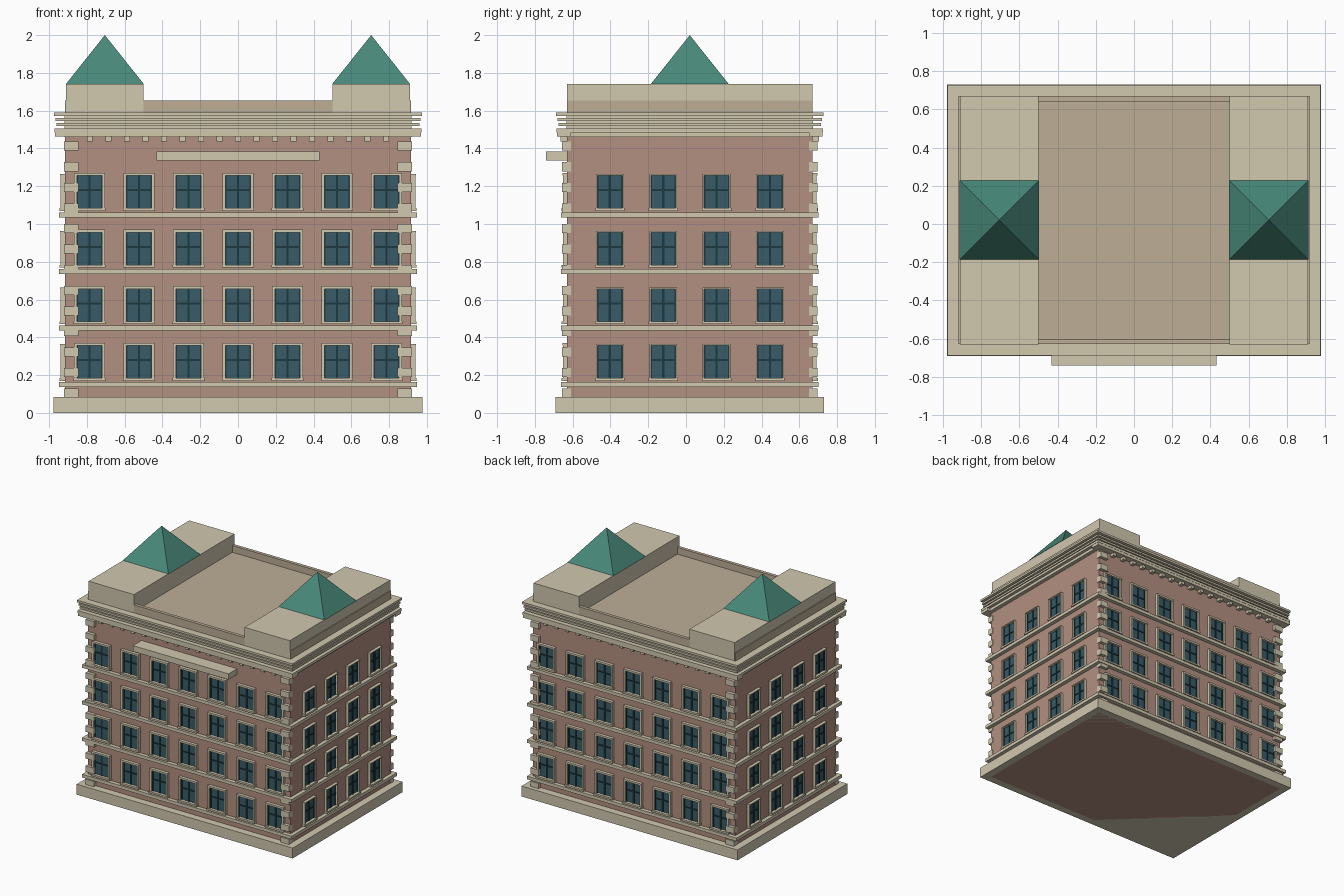
import bpy, bmesh
from mathutils import Vector

if "Cube" in bpy.data.objects:
    bpy.data.objects.remove(bpy.data.objects["Cube"])

CY = 0.02              # centre of the block in y
HX, HY = 0.917, 0.65   # half size of the brick block


def material(name, r, g, b):
    m = bpy.data.materials.new(name)
    m.diffuse_color = (r, g, b, 1)
    m.use_nodes = True
    m.node_tree.nodes["Principled BSDF"].inputs["Base Color"].default_value = m.diffuse_color
    return m


BRICK = material("brick", 0.45, 0.28, 0.22)
STONE = material("stone", 0.64, 0.58, 0.43)
ROOF = material("roof", 0.51, 0.43, 0.31)
COPPER = material("green_copper", 0.065, 0.25, 0.195)
GLASS = material("glass", 0.04, 0.107, 0.138)
DARK = material("dark_frame", 0.012, 0.04, 0.05)


def boxes(name, mat, items):
    """One object from boxes given as (x0, x1, y0, y1, z0, z1)."""
    bm = bmesh.new()
    for x0, x1, y0, y1, z0, z1 in items:
        vs = bmesh.ops.create_cube(bm, size=1)["verts"]
        bmesh.ops.scale(bm, vec=(abs(x1 - x0), abs(y1 - y0), abs(z1 - z0)), verts=vs)
        bmesh.ops.translate(bm, vec=((x0 + x1) / 2, (y0 + y1) / 2, (z0 + z1) / 2), verts=vs)
    me = bpy.data.meshes.new(name)
    bm.to_mesh(me)
    bm.free()
    me.materials.append(mat)
    ob = bpy.data.objects.new(name, me)
    bpy.context.collection.objects.link(ob)
    return ob


def block(off, z0, z1, offy=None):
    """Box around the brick block, grown outward by off."""
    oy = off if offy is None else offy
    return (-HX - off, HX + off, CY - HY - oy, CY + HY + oy, z0, z1)


def on_wall(side, u0, u1, out, z0, z1):
    """Box on a wall: u runs along the wall, out is how far it sticks out."""
    inn = -0.02
    if side in ("front", "back"):
        s = -1 if side == "front" else 1
        return (u0, u1, CY + s * (HY + inn), CY + s * (HY + out), z0, z1)
    s = -1 if side == "left" else 1
    return (s * (HX + inn), s * (HX + out), u0, u1, z0, z1)


# main masses
boxes("brick_walls", BRICK, [block(0, 0, 1.47)])
boxes("base_plinth", STONE, [block(0.06, 0, 0.085)])
boxes("belt_courses", STONE, [block(0.031, 0.137 + 0.299 * i, 0.163 + 0.299 * i) for i in range(4)])

# cornice: frieze, slab and three thin strips
boxes("cornice", STONE, [
    block(0.002, 1.46, 1.59),
    block(0.03, 1.462, 1.505, 0.05),
    block(0.055, 1.485, 1.505),
    block(0.045, 1.52, 1.535),
    block(0.05, 1.545, 1.56),
    block(0.058, 1.573, 1.59),
])
for s in ("front", "back"):
    x = HX + 0.053
    boxes(s + "_cornice_slab", STONE, [on_wall(s, -x, x, 0.053, 1.462, 1.5)])
    boxes(s + "_dentils", STONE, [
        on_wall(s, i * 0.098 - 0.015, i * 0.098 + 0.015, 0.035, 1.438, 1.465) for i in range(-8, 9)])

# corner quoins on front and back
quoins = []
for s in ("front", "back"):
    for i in range(13):
        z = 1.412 - i * 0.109
        for sx in (-1, 1):
            a, b = sorted((sx * (HX + 0.003), sx * 0.845))
            quoins.append(on_wall(s, a, b, 0.026, z - 0.024, z + 0.024))
boxes("corner_quoins", STONE, quoins)

# windows
frames, panes, bars = [], [], []
rows = [0.27, 0.57, 0.87, 1.17]
layout = {
    "front": [i * 0.262 for i in range(-3, 4)],
    "back": [i * 0.262 for i in range(-3, 4)],
    "left": [-0.403 + i * 0.2825 for i in range(4)],
    "right": [-0.403 + i * 0.2825 for i in range(4)],
}
for side, columns in layout.items():
    t = 0.015 if side in ("front", "back") else 0.008   # surround width
    for u in columns:
        for z in rows:
            w, h = 0.066, 0.086
            panes.append(on_wall(side, u - w, u + w, 0.004, z - h, z + h))
            for sx in (-1, 1):
                a, b = sorted((u + sx * w, u + sx * (w + t)))
                frames.append(on_wall(side, a, b, 0.022, z - h, z + h))
                a, b = sorted((u + sx * w, u + sx * (w - 0.006)))
                bars.append(on_wall(side, a, b, 0.01, z - h, z + h))
            frames.append(on_wall(side, u - w - t, u + w + t, 0.025, z + h, z + h + t))
            frames.append(on_wall(side, u - w - t - 0.004, u + w + t + 0.004, 0.028, z - h - 0.014, z - h))
            bars.append(on_wall(side, u - 0.006, u + 0.006, 0.01, z - h, z + h))
            bars.append(on_wall(side, u - w, u + w, 0.01, z + 0.004, z + 0.014))
boxes("window_surrounds", STONE, frames)
boxes("window_panes", GLASS, panes)
boxes("window_bars", DARK, bars)

# ledge over the front
boxes("front_ledge", STONE, [(-0.432, 0.432, -0.74, -0.62, 1.335, 1.383)])

# roof deck and low parapet
y0, y1 = CY - HY, CY + HY
boxes("roof_deck", ROOF, [(-0.9, 0.9, y0 + 0.01, y1 - 0.01, 1.55, 1.6)])
boxes("parapet", ROOF, [
    (-HX, HX, y0 + 0.001, y0 + 0.028, 1.585, 1.655),
    (-HX, HX, y1 - 0.028, y1 - 0.001, 1.585, 1.655),
    (-HX, -HX + 0.028, y0 + 0.001, y1 - 0.001, 1.585, 1.655),
    (HX - 0.028, HX, y0 + 0.001, y1 - 0.001, 1.585, 1.655),
])

# raised end blocks with pyramid roofs
for name, s in (("left", -1), ("right", 1)):
    boxes(name + "_roof_block", STONE, [(s * 0.5, s * 0.91, y0, y1, 1.585, 1.74)])
    me = bpy.data.meshes.new(name + "_pyramid_roof")
    c = Vector((s * 0.705, CY, 1.74))
    r = 0.207
    pts = [c + Vector(p) for p in ((-r, -r, 0), (r, -r, 0), (r, r, 0), (-r, r, 0), (0, 0, 0.26))]
    me.from_pydata(pts, [], [(3, 2, 1, 0), (0, 1, 4), (1, 2, 4), (2, 3, 4), (3, 0, 4)])
    me.materials.append(COPPER)
    bpy.context.collection.objects.link(bpy.data.objects.new(name + "_pyramid_roof", me))
